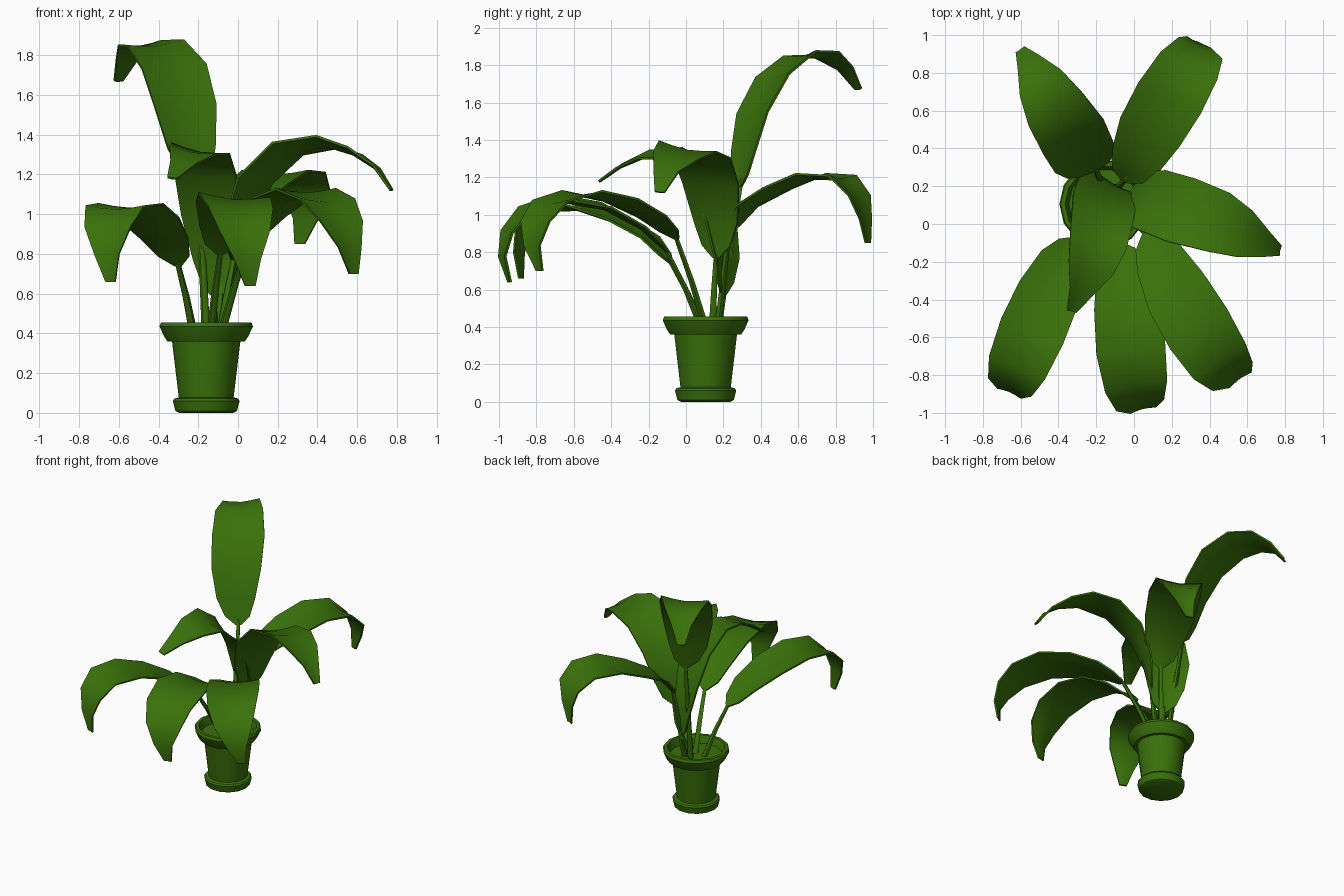
import bpy, bmesh, math
from mathutils import Vector

if "Cube" in bpy.data.objects:
    bpy.data.objects.remove(bpy.data.objects["Cube"])

green = bpy.data.materials.new("green")
green.diffuse_color = (0.042, 0.165, 0.003, 1)
green.use_nodes = True
green.node_tree.nodes["Principled BSDF"].inputs["Base Color"].default_value = green.diffuse_color
CX, CY = -0.16, 0.105          # pot axis


def make_object(name, bm, angle=40):
    bmesh.ops.recalc_face_normals(bm, faces=bm.faces)
    mesh = bpy.data.meshes.new(name)
    bm.to_mesh(mesh)
    bm.free()
    ob = bpy.data.objects.new(name, mesh)
    bpy.context.collection.objects.link(ob)
    mesh.materials.append(green)
    bpy.ops.object.select_all(action='DESELECT')
    ob.select_set(True)
    bpy.context.view_layer.objects.active = ob
    bpy.ops.object.shade_smooth_by_angle(angle=math.radians(angle))
    return ob


def bridge(bm, rings):
    """Skin closed rings of vertices and cap both ends."""
    for a, b in zip(rings, rings[1:]):
        n = len(a)
        for i in range(n):
            bm.faces.new((a[i], a[(i + 1) % n], b[(i + 1) % n], b[i]))
    bm.faces.new(rings[0])
    bm.faces.new(rings[-1])


def lathe(name, profile, sides=14):
    bm = bmesh.new()
    rings = []
    for r, z in profile:
        rings.append([bm.verts.new((CX + r * math.cos(math.tau * i / sides),
                                    CY + r * math.sin(math.tau * i / sides), z))
                      for i in range(sides)])
    bridge(bm, rings)
    return make_object(name, bm)


def along(points, t):
    """Point at fraction t of a polyline's length."""
    lengths = [(b - a).length for a, b in zip(points, points[1:])]
    d = t * sum(lengths)
    for a, b, l in zip(points, points[1:], lengths):
        if d <= l:
            return a.lerp(b, d / l)
        d -= l
    return points[-1].copy()


# Blade outline: fraction of length, full width
OUTLINE = [(0, .04), (.05, .175), (.15, .27), (.32, .35), (.5, .37),
           (.66, .335), (.78, .26), (.89, .14), (1, .055)]
# Cross-section: sideways fraction and lift
SECTION = [(-.5, .018), (-.27, .003), (0, -.007), (.27, .003), (.5, .018)]


def leaf(name, path, foot, roll=0, width=1.0):
    pts = [Vector(p) for p in path]
    flat = (pts[-1] - pts[0]) * Vector((1, 1, 0))
    left = Vector((0, 0, 1)).cross(flat).normalized()
    roll = math.radians(roll)
    # blade
    bm = bmesh.new()
    rings = []
    for t, w in OUTLINE:
        c = along(pts, t)
        tan = (along(pts, min(1, t + .06)) - along(pts, max(0, t - .06))).normalized()
        normal = tan.cross(left).normalized()
        side = left * math.cos(roll) + normal * math.sin(roll)
        up = tan.cross(side).normalized()
        k = w / .375
        top = [c + side * s * w * width + up * (h * k + .006) for s, h in SECTION]
        low = [p - up * .012 for p in reversed(top)]
        rings.append([bm.verts.new(p) for p in top + low])
    bridge(bm, rings)
    make_object(name + "_blade", bm, 50)
    # stem, nearly straight from the soil into the blade
    a = Vector((foot[0], foot[1], .38))
    d = pts[0]
    b = a.lerp(d, .5) + Vector((0, 0, .02))
    end = along(pts, .04)
    bm = bmesh.new()
    rings = []
    for p, r in zip((a, b, d, end), (.022, .018, .014, .006)):
        rings.append([bm.verts.new(p + Vector((r * math.cos(math.tau * i / 6),
                                               r * math.sin(math.tau * i / 6), 0)))
                      for i in range(6)])
    bridge(bm, rings)
    make_object(name + "_stem", bm, 60)


# Pot with foot ring, collar and hollow mouth
lathe("pot", [(.135, 0), (.155, .01), (.168, .06), (.16, .072), (.138, .078),
              (.172, .36), (.195, .36), (.212, .385), (.235, .435), (.228, .455),
              (.205, .455), (.185, .40), (.18, .36)])
lathe("soil", [(.17, .37), (.187, .40)])

# Leaves: centre line of each blade, then where its stem leaves the soil
leaf("front_leaf", [(-.09, -.10, .80), (-.06, -.25, .94), (-.035, -.46, 1.05),
                    (-.015, -.70, 1.08), (.015, -.89, 1.0), (.04, -.99, .83),
                    (.06, -.94, .64)], (-.14, .09), roll=-4)
leaf("front_left_leaf", [(-.30, -.08, .74), (-.38, -.21, .88), (-.475, -.42, .99),
                         (-.575, -.65, 1.055), (-.635, -.80, 1.01), (-.665, -.89, .86),
                         (-.64, -.88, .66)], (-.22, .10), width=.96)
leaf("front_right_leaf", [(.06, -.05, .87), (.14, -.20, .99), (.245, -.40, 1.085),
                          (.37, -.60, 1.115), (.475, -.76, 1.04), (.55, -.83, .88),
                          (.58, -.78, .70)], (-.09, .11))
leaf("right_leaf", [(-.02, .16, .77), (.03, .15, 1.02), (.13, .11, 1.23),
                    (.28, .06, 1.33), (.47, 0, 1.35), (.62, -.07, 1.29),
                    (.72, -.12, 1.21), (.77, -.14, 1.12)], (-.09, .14), roll=-10)
leaf("middle_leaf", [(-.10, .20, .57), (-.115, .21, .75), (-.14, .18, .95),
                     (-.165, .12, 1.14), (-.18, .02, 1.27), (-.20, -.13, 1.335),
                     (-.25, -.30, 1.29), (-.33, -.46, 1.18)],
     (-.13, .15), roll=-10, width=.96)
leaf("back_left_leaf", [(-.20, .29, 1.15), (-.235, .31, 1.30), (-.275, .375, 1.56),
                        (-.33, .48, 1.74), (-.415, .61, 1.845), (-.49, .74, 1.85),
                        (-.56, .86, 1.77), (-.60, .92, 1.67)], (-.16, .17), roll=-5)
leaf("back_right_leaf", [(-.05, .23, .90), (0, .32, 1.03), (.08, .48, 1.12),
                         (.19, .67, 1.20), (.28, .82, 1.205), (.36, .94, 1.07),
                         (.31, .97, .85)], (-.11, .17))
